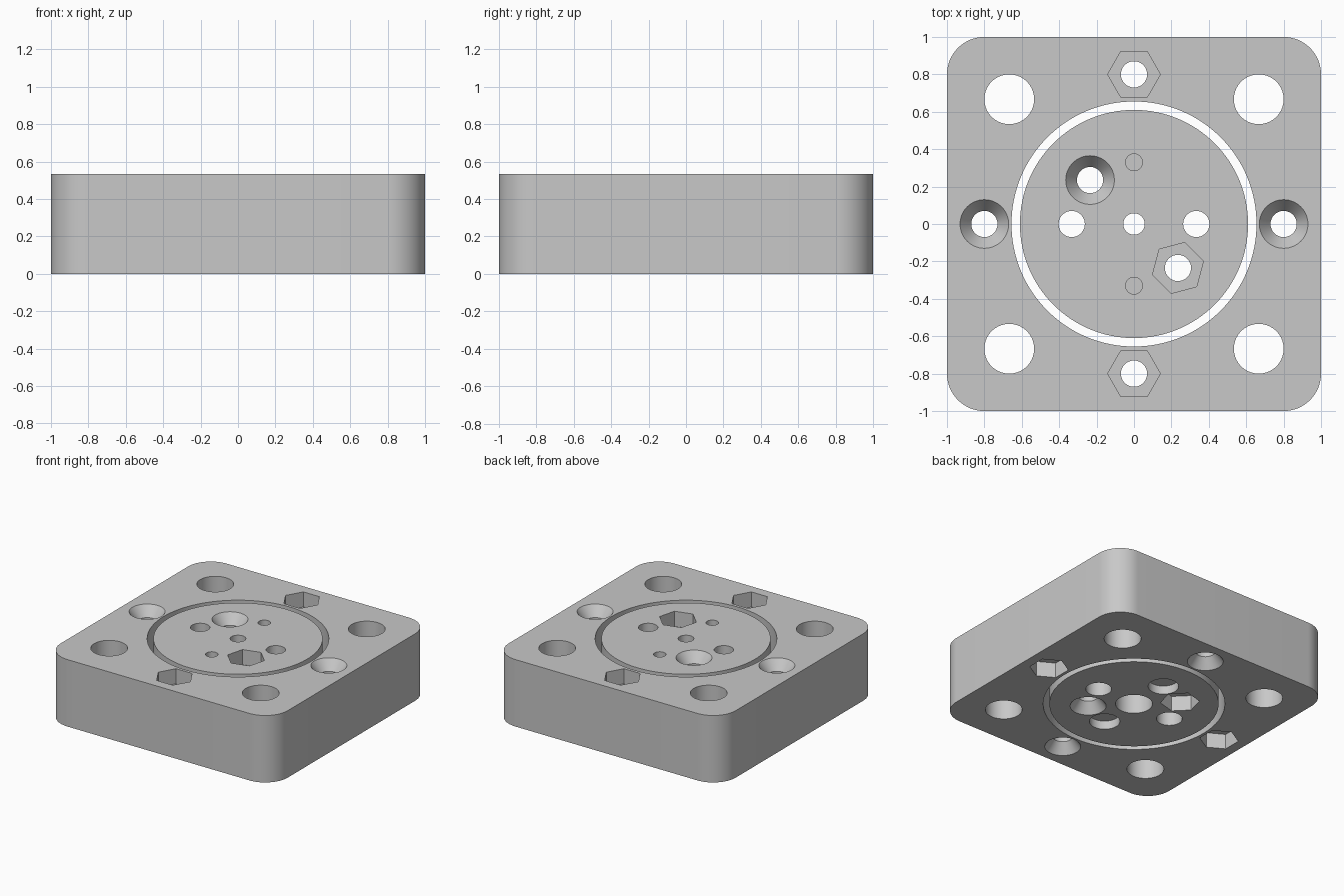
import bpy, bmesh
from math import cos, sin, pi, radians

if "Cube" in bpy.data.objects:
    bpy.data.objects.remove(bpy.data.objects["Cube"])

H = 0.533      # block height
E = 0.03       # cutter overshoot
HOLE, HEAD, NUT = 0.07, 0.13, 0.141
SINK, NUT_DEPTH = 0.08, 0.12

grey = bpy.data.materials.new("plain_grey")
grey.use_nodes = True
colour = (0.58, 0.58, 0.58, 1)
grey.diffuse_color = colour
grey.node_tree.nodes["Principled BSDF"].inputs["Base Color"].default_value = colour


def ring(radius, z, centre=(0, 0), sides=64, turn=0):
    angles = [radians(turn) + 2 * pi * i / sides for i in range(sides)]
    return [(centre[0] + radius * cos(a), centre[1] + radius * sin(a), z) for a in angles]


def loft(bm, rings):
    """Closed solid through a stack of equal rings, lowest first."""
    rows = [[bm.verts.new(p) for p in r] for r in rings]
    n = len(rows[0])
    bm.faces.new(rows[0][::-1])
    bm.faces.new(rows[-1])
    for low, high in zip(rows, rows[1:]):
        for i in range(n):
            j = (i + 1) % n
            bm.faces.new((low[i], low[j], high[j], high[i]))


def make(name, solids):
    bm = bmesh.new()
    for rings in solids:
        loft(bm, rings)
    mesh = bpy.data.meshes.new(name)
    bm.to_mesh(mesh)
    bm.free()
    mesh.materials.append(grey)
    obj = bpy.data.objects.new(name, mesh)
    bpy.context.collection.objects.link(obj)
    return obj


def lathe(centre, *profile):
    return [ring(r, z, centre) for r, z in profile]


def screw_hole(centre, head_up):
    """Through hole with a countersink at one end."""
    if head_up:
        return lathe(centre, (HOLE, -E), (HOLE, H - SINK), (HEAD, H), (HEAD, H + E))
    return lathe(centre, (HEAD, -E), (HEAD, 0), (HOLE, SINK), (HOLE, H + E))


def nut_pocket(centre, on_top, turn):
    low, high = (H - NUT_DEPTH, H + E) if on_top else (-E, NUT_DEPTH)
    return [ring(NUT, z, centre, 6, turn) for z in (low, high)]


def carve(obj, groups):
    for i, solids in enumerate(groups):
        cutter = make(f"{obj.name}_cutter_{i}", solids)
        cutter.hide_render = True
        mod = obj.modifiers.new("cut", 'BOOLEAN')
        mod.operation, mod.solver, mod.object = 'DIFFERENCE', 'EXACT', cutter
        bpy.ops.object.select_all(action='DESELECT')
        bpy.context.view_layer.objects.active = obj
        obj.select_set(True)
        bpy.ops.object.modifier_apply(modifier=mod.name)
        bpy.data.objects.remove(cutter)
    bpy.ops.object.shade_smooth_by_angle(angle=radians(30))


# Square frame with rounded corners
outline = []
for k, (sx, sy) in enumerate([(1, 1), (-1, 1), (-1, -1), (1, -1)]):
    for i in range(17):
        a = pi / 2 * (k + i / 16)
        outline.append((sx * 0.8 + 0.2 * cos(a), sy * 0.8 + 0.2 * sin(a)))
frame = make("outer_frame", [[[(x, y, z) for x, y in outline] for z in (0, H)]])

# Frame openings: round bore, corner holes, screws and nut pockets
bore = [ring(0.655, z, sides=128) for z in (-E, H + E)]
rounds = [bore]
nuts = []
for s in (-1, 1):
    for t in (-1, 1):
        rounds.append(lathe((s * 0.667, t * 0.667), (0.133, -E), (0.133, H + E)))
    rounds.append(screw_hole((s * 0.8, 0), True))
    rounds.append(screw_hole((0, s * 0.8), False))
    nuts.append(nut_pocket((s * 0.8, 0), False, 30))
    nuts.append(nut_pocket((0, s * 0.8), True, 0))
carve(frame, [rounds, nuts])

# Loose centre disc
disc = make("centre_disc", [[ring(0.61, z, sides=128) for z in (0, H)]])

# Disc openings: stepped holes, blind pockets, one screw pair
d = 0.235
rounds = [lathe((0, 0), (0.133, -E), (0.133, H / 2), (0.057, H / 2), (0.057, H + E)),
          screw_hole((-d, d), True), screw_hole((d, -d), False)]
for s in (-1, 1):
    rounds.append(lathe((s * 0.333, 0), (0.093, -E), (0.093, H / 2), (HOLE, H / 2), (HOLE, H + E)))
    rounds.append(lathe((0, s * 0.33), (0.11, -E), (0.11, 0.067)))
    rounds.append(lathe((0, s * 0.33), (0.045, H / 2), (0.045, H + E)))
nuts = [nut_pocket((d, -d), True, 15), nut_pocket((-d, d), False, 15)]
carve(disc, [rounds, nuts])
